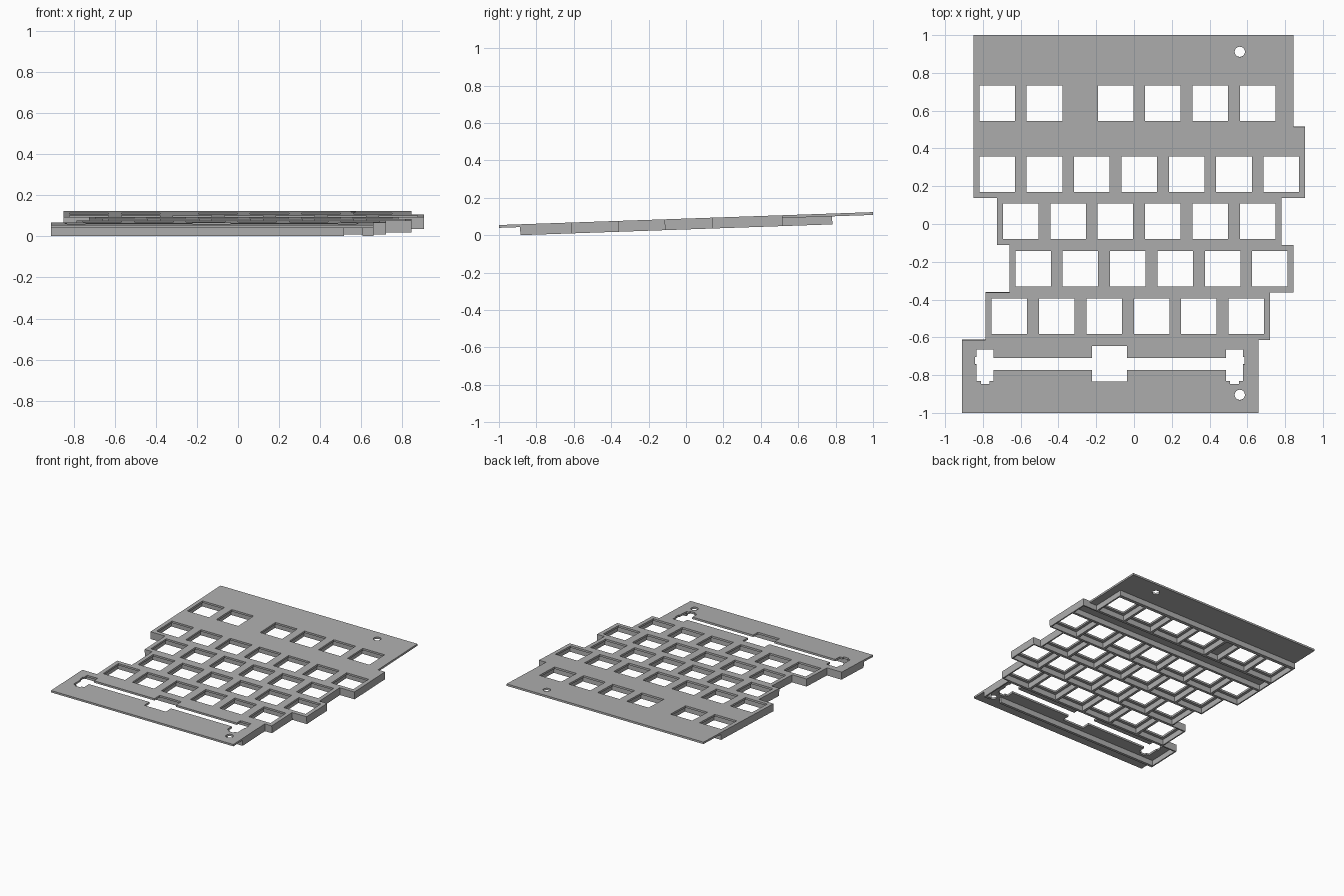
import bpy, bmesh, math
from mathutils import Matrix, Vector

cube = bpy.data.objects.get("Cube")
if cube:
    bpy.data.objects.remove(cube, do_unlink=True)

U = 0.2508            # key pitch
HOLE = 0.188          # switch opening
WALL = 0.01           # half thickness of a divider
PLATE, DEPTH = 0.015, 0.058
TILT = Matrix.Translation((0, 0, 0.089)) @ Matrix.Rotation(math.atan(0.0345), 4, "X")

grey = bpy.data.materials.new("plate_grey")
grey.use_nodes = True
grey.diffuse_color = (0.43, 0.43, 0.43, 1)
grey.node_tree.nodes["Principled BSDF"].inputs["Base Color"].default_value = grey.diffuse_color


def make_object(name, bm):
    bmesh.ops.recalc_face_normals(bm, faces=bm.faces)
    mesh = bpy.data.meshes.new(name)
    bm.to_mesh(mesh)
    bm.free()
    obj = bpy.data.objects.new(name, mesh)
    bpy.context.collection.objects.link(obj)
    return obj


def slab(name, outline, z0, z1):
    bm = bmesh.new()
    face = bm.faces.new([bm.verts.new((x, y, z0)) for x, y in outline])
    grown = bmesh.ops.extrude_face_region(bm, geom=[face])
    moved = [v for v in grown["geom"] if isinstance(v, bmesh.types.BMVert)]
    bmesh.ops.translate(bm, verts=moved, vec=(0, 0, z1 - z0))
    obj = make_object(name, bm)
    obj.data.materials.append(grey)
    return obj


def cutter(rects, circles=()):
    bm = bmesh.new()
    for x0, x1, y0, y1 in rects:
        m = Matrix.Translation(((x0 + x1) / 2, (y0 + y1) / 2, 0))
        bmesh.ops.create_cube(bm, size=1, matrix=m @ Matrix.Diagonal((x1 - x0, y1 - y0, 1, 1)))
    for x, y, r in circles:
        bmesh.ops.create_cone(bm, cap_ends=True, segments=32, radius1=r, radius2=r,
                              depth=1, matrix=Matrix.Translation((x, y, 0)))
    obj = make_object("cutter", bm)
    obj.hide_render = True
    return obj


def carve(obj, tool):
    mod = obj.modifiers.new("openings", "BOOLEAN")
    mod.operation, mod.solver, mod.object = "DIFFERENCE", "EXACT", tool
    mod.use_self = True
    graph = bpy.context.evaluated_depsgraph_get()
    mesh = bpy.data.meshes.new_from_object(obj.evaluated_get(graph))
    obj.modifiers.clear()
    obj.data = mesh
    mesh.materials.clear()
    mesh.materials.append(grey)
    for p in mesh.polygons:
        p.material_index = 0
    bpy.data.objects.remove(tool, do_unlink=True)
    mesh.transform(TILT)


# Key rows: (left edge, bottom edge, key columns)
rows = [
    (-0.85, 0.515, (0, 1, 2.5, 3.5, 4.5, 5.5)),
    (-0.85, 0.138, range(7)),
    (-0.725, -0.112, range(6)),
    (-0.66, -0.363, range(6)),
    (-0.785, -0.614, range(6)),
]
cells = [(x + c * U, y) for x, y, cols in rows for c in cols]


def outline(front, back, back_right):
    right = [(0.66, front), (0.66, -0.614), (0.72, -0.614), (0.72, -0.363),
             (0.845, -0.363), (0.845, -0.112), (0.78, -0.112), (0.78, 0.138),
             (0.905, 0.138), (0.905, 0.515), (back_right, 0.515), (back_right, back)]
    left = [(-0.85, back), (-0.85, 0.138), (-0.725, 0.138), (-0.725, -0.112),
            (-0.66, -0.112), (-0.66, -0.363), (-0.785, -0.363), (-0.785, -0.614),
            (-0.91, -0.614), (-0.91, front)]
    return right + left


# Switch openings, long bar slot and its side pockets
m = (U - HOLE) / 2
holes = [(x + m, x + m + HOLE, y + m, y + m + HOLE) for x, y in cells]
holes += [(-0.222, -0.036, -0.835, -0.647), (-0.76, 0.51, -0.773, -0.71)]
mid = -0.128
for side in (-1, 1):
    for a, b, y0, y1 in ((0.615, 0.705, -0.831, -0.665),
                         (0.637, 0.683, -0.847, -0.82),
                         (0.69, 0.713, -0.743, -0.705)):
        xs = sorted((mid + side * a, mid + side * b))
        holes.append((xs[0], xs[1], y0, y1))
plate = slab("switch_plate", outline(-1, 1, 0.845), -PLATE, 0)
carve(plate, cutter(holes, [(0.56, 0.912, 0.027), (0.56, -0.905, 0.027)]))

# Supporting walls under the plate: one pocket per key, plus the wide gaps
w = WALL
pockets = [(x + w, x + U - w, y + w, y + U - w) for x, y in cells]
pockets += [
    (-0.85 + 2 * U + w, -0.85 + 2.5 * U - w, 0.515 + w, 0.515 + U - w),
    (-0.85 + w, 0.905 - w, 0.388 + w, 0.515 - w),
    (-0.91 + w, 0.66 - w, -0.868, -0.614 - w),
    (0.515, 0.605, -0.95, -0.85),
]
walls = slab("support_walls", outline(-0.888, 0.781, 0.782), -DEPTH, -PLATE)
carve(walls, cutter(pockets))
